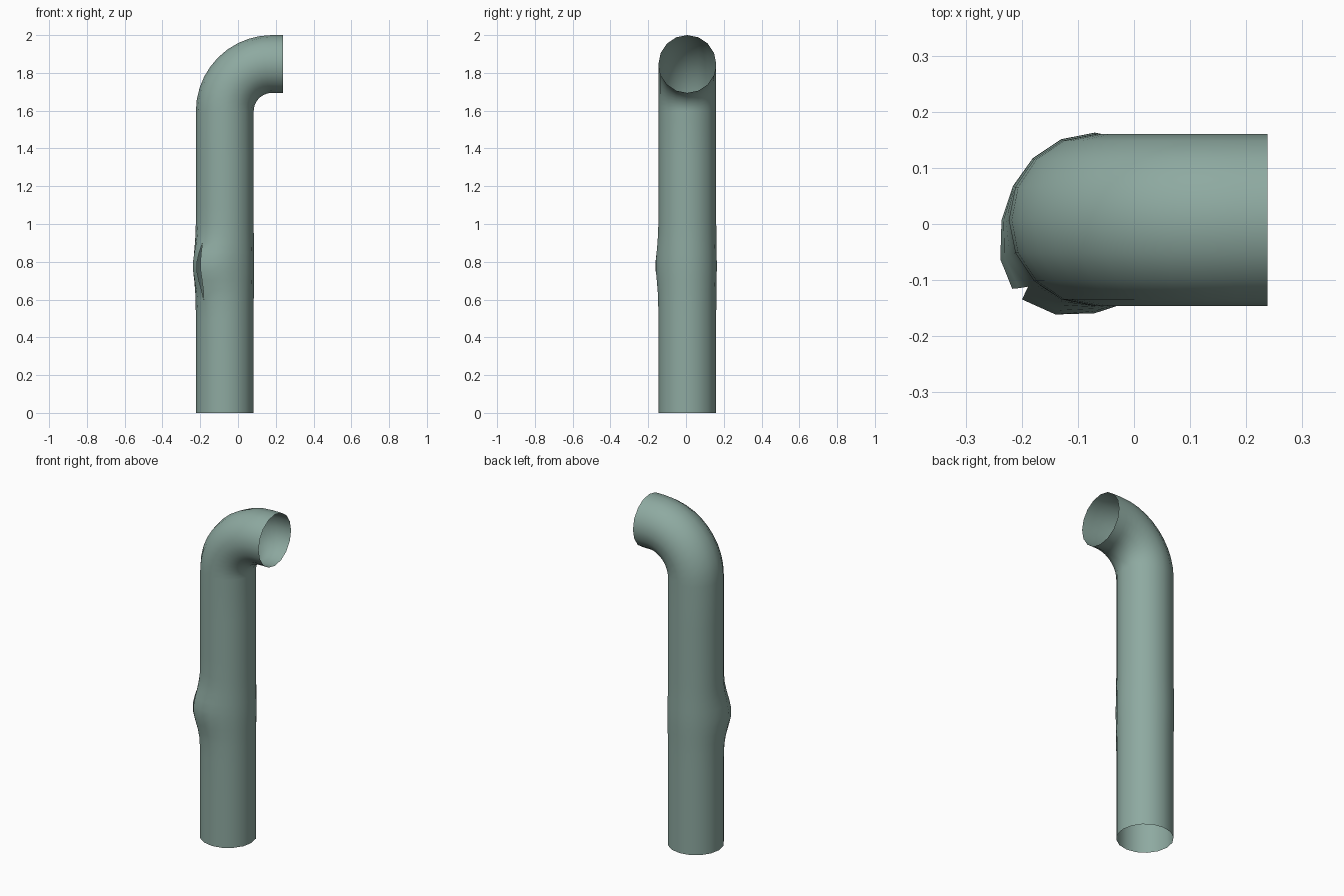
import bpy, bmesh
from math import sin, cos, pi, exp, radians, degrees
from mathutils import Vector

cube = bpy.data.objects.get("Cube")
if cube:
    bpy.data.objects.remove(cube)

SIDES = 16
R = 0.153                       # pipe radius
CX, CY = -0.07, 0.007           # axis of the upright
BEND, BEND_Z = 0.25, 1.597      # elbow radius and start height
MOUTH_X = 0.238
TEAR_LOW, TEAR_HIGH = 0.6, 0.9  # split in the wall
SEAM = 225                      # direction of the split, degrees

mat = bpy.data.materials.new("grey_green_metal")
mat.use_nodes = True
colour = (0.27, 0.40, 0.355, 1)
mat.diffuse_color = colour
bsdf = mat.node_tree.nodes["Principled BSDF"]
bsdf.inputs["Base Color"].default_value = colour
bsdf.inputs["Roughness"].default_value = 0.6


def swell(deg, z):
    """Outward push of the burst section."""
    along = exp(-((z - 0.78) / 0.12) ** 2)
    around = exp(-((deg - SEAM + 180) % 360 - 180) ** 2 / 40 ** 2)
    return along * (0.003 + 0.037 * around)


def tear(z):
    """Half opening of the split, 0 outside it, 1 in the middle."""
    t = (z - TEAR_LOW) / (TEAR_HIGH - TEAR_LOW)
    return sin(pi * t) if 0 < t < 1 else 0


# Path stations: centre and tilt of each ring
heights = [0, 0.3, 0.5] + [TEAR_LOW + 0.05 * i for i in range(9)] + [1.1, 1.35]
stations = [(Vector((CX, CY, z)), 0) for z in heights]
for i in range(11):
    a = i / 10 * pi / 2
    stations.append((Vector((CX + BEND * (1 - cos(a)), CY, BEND_Z + BEND * sin(a))), a))
stations.append((Vector((MOUTH_X, CY, BEND_Z + BEND)), pi / 2))

# Open pipe, swept ring by ring with a seam that can part at the split
bm = bmesh.new()
rings = []
for centre, tilt in stations:
    ring = []
    for k in range(SIDES + 1):
        deg = SEAM + k * 360 / SIDES
        if k == 0:
            deg += 3 * tear(centre.z)
        elif k == SIDES:
            deg -= 6 * tear(centre.z)
        r = R + swell(deg, centre.z)
        u, v = r * cos(radians(deg)), r * sin(radians(deg))
        ring.append(bm.verts.new(centre + Vector((u * cos(tilt), v, -u * sin(tilt)))))
    rings.append(ring)
for low, high in zip(rings, rings[1:]):
    for k in range(SIDES):
        bm.faces.new((low[k], low[k + 1], high[k + 1], high[k]))
bmesh.ops.remove_doubles(bm, verts=bm.verts, dist=0.0005)

mesh = bpy.data.meshes.new("bent_pipe")
bm.to_mesh(mesh)
bm.free()
mesh.materials.append(mat)
pipe = bpy.data.objects.new("bent_pipe", mesh)
bpy.context.collection.objects.link(pipe)

# Smooth round wall
bpy.ops.object.select_all(action="DESELECT")
pipe.select_set(True)
bpy.context.view_layer.objects.active = pipe
bpy.ops.object.shade_smooth_by_angle(angle=radians(40))
